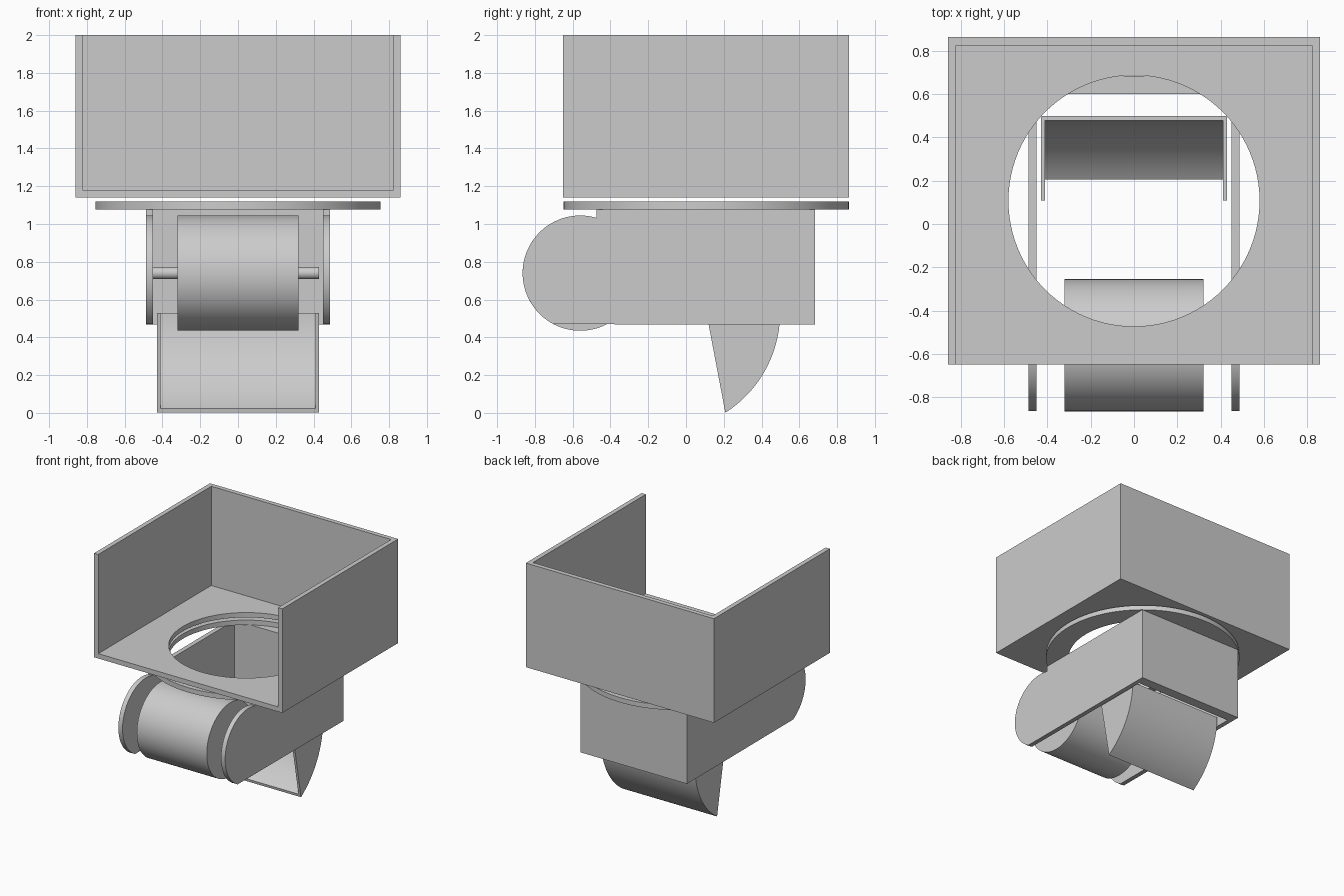
import bpy, bmesh, math
from mathutils import Matrix

cube = bpy.data.objects.get("Cube")
if cube:
    bpy.data.objects.remove(cube, do_unlink=True)

grey = bpy.data.materials.new("plain_grey")
grey.use_nodes = True
GREY = (0.6, 0.6, 0.6, 1)
grey.diffuse_color = GREY
grey.node_tree.nodes["Principled BSDF"].inputs["Base Color"].default_value = GREY


def finish(name, bm):
    bmesh.ops.recalc_face_normals(bm, faces=bm.faces)
    mesh = bpy.data.meshes.new(name)
    bm.to_mesh(mesh)
    bm.free()
    mesh.materials.append(grey)
    ob = bpy.data.objects.new(name, mesh)
    bpy.context.collection.objects.link(ob)
    return ob


def activate(ob):
    bpy.ops.object.select_all(action='DESELECT')
    ob.select_set(True)
    bpy.context.view_layer.objects.active = ob


def smooth(ob):
    activate(ob)
    bpy.ops.object.shade_smooth_by_angle(angle=math.radians(30))


def box(name, x0, x1, y0, y1, z0, z1):
    bm = bmesh.new()
    bmesh.ops.create_cube(bm, size=1)
    bmesh.ops.scale(bm, vec=(x1 - x0, y1 - y0, z1 - z0), verts=bm.verts)
    bmesh.ops.translate(bm, vec=((x0 + x1) / 2, (y0 + y1) / 2, (z0 + z1) / 2), verts=bm.verts)
    return finish(name, bm)


def cylinder(name, radius, length, centre, axis='Z'):
    bm = bmesh.new()
    turn = Matrix.Rotation(math.pi / 2, 4, 'Y') if axis == 'X' else Matrix()
    bmesh.ops.create_cone(bm, cap_ends=True, segments=96, radius1=radius, radius2=radius,
                          depth=length, matrix=Matrix.Translation(centre) @ turn)
    return finish(name, bm)


def extrude_x(name, profile, x0, x1):
    """Extrude a (y, z) outline along x."""
    bm = bmesh.new()
    face = bm.faces.new([bm.verts.new((x0, y, z)) for y, z in profile])
    made = bmesh.ops.extrude_face_region(bm, geom=[face])["geom"]
    bmesh.ops.translate(bm, vec=(x1 - x0, 0, 0),
                        verts=[v for v in made if isinstance(v, bmesh.types.BMVert)])
    return finish(name, bm)


def arc(cy, cz, r, start, end, steps):
    angles = [math.radians(start + (end - start) * i / steps) for i in range(steps + 1)]
    return [(cy + r * math.cos(a), cz + r * math.sin(a)) for a in angles]


def cut(ob, cutter):
    cutter.hide_render = True
    mod = ob.modifiers.new("cut", 'BOOLEAN')
    mod.operation = 'DIFFERENCE'
    mod.solver = 'EXACT'
    mod.object = cutter
    activate(ob)
    bpy.ops.object.modifier_apply(modifier=mod.name)
    bpy.data.objects.remove(cutter, do_unlink=True)


# Upper tray: open at the top and front, round hole in its floor
HOLE, MID = 0.58, 0.107
tray = box("tray", -0.86, 0.86, -0.65, 0.863, 1.14, 2.0)
cut(tray, box("tray_cutter", -0.822, 0.822, -1, 0.825, 1.18, 2.5))
cut(tray, cylinder("hole_cutter", HOLE, 0.5, (0, MID, 1.15)))
smooth(tray)

# Flange ring just below the tray
ring = cylinder("flange_ring", 0.755, 0.04, (0, MID, 1.098))
cut(ring, cylinder("ring_cutter", HOLE, 0.5, (0, MID, 1.1)))
smooth(ring)

# Chute: two round-nosed side plates and a back wall
ROLL_Y, ROLL_Z, ROLL_R = -0.56, 0.74, 0.305
nose = arc(ROLL_Y, ROLL_Z, ROLL_R, 73.8, 242.3, 48)
outline = [(0.683, 0.467), (0.683, 1.078), (-0.475, 1.078)] + nose
for side, name in ((1, "left_side_plate"), (-1, "right_side_plate")):
    smooth(extrude_x(name, outline, side * 0.45, side * 0.488))
box("back_wall", -0.45, 0.45, 0.6, 0.683, 0.467, 1.078)

# Roller and its axle
smooth(cylinder("roller", ROLL_R, 0.64, (0, ROLL_Y, ROLL_Z), 'X'))
smooth(cylinder("axle", 0.032, 0.88, (-0.012, ROLL_Y, ROLL_Z), 'X'))

# Scoop: curved back shell between two wedge-shaped cheeks
SC_Y, SC_Z, SC_R = -0.13, 0.53, 0.628
low = -57.4
outer = arc(SC_Y, SC_Z, SC_R, low, 0, 32)
inner = arc(SC_Y, SC_Z, SC_R - 0.02, 0, low + 0.8, 32)
smooth(extrude_x("scoop_shell", outer + inner, -0.41, 0.41))
for side, name in ((1, "left_scoop_cheek"), (-1, "right_scoop_cheek")):
    smooth(extrude_x(name, [(0.108, SC_Z)] + outer, side * 0.41, side * 0.43))
